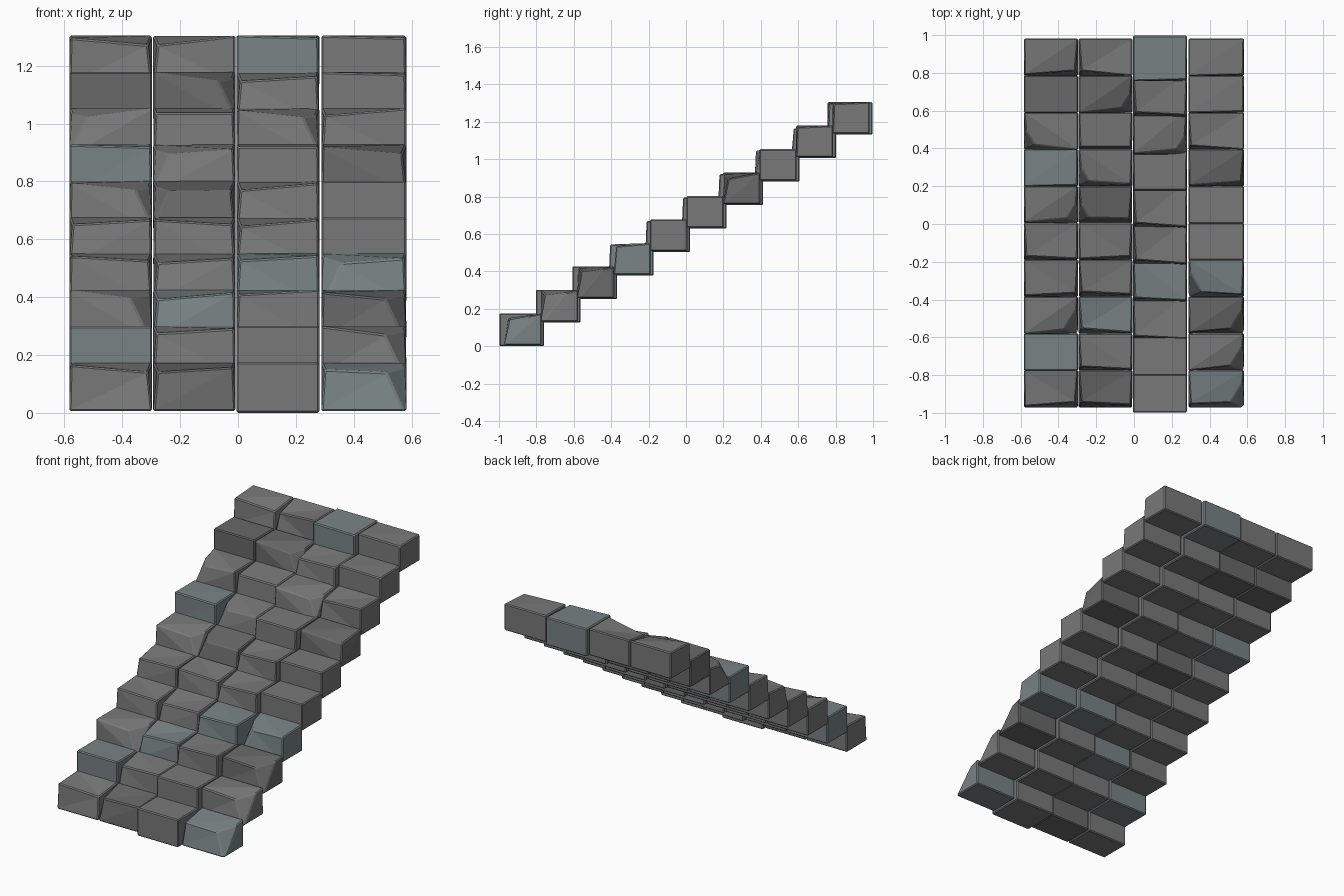
import bpy, bmesh
from mathutils import Vector

if "Cube" in bpy.data.objects:
    bpy.data.objects.remove(bpy.data.objects["Cube"])

PITCH_Y, PITCH_Z = 0.195, 0.1256
COLUMNS = [(-0.583, -0.297), (-0.293, -0.009), (-0.006, 0.281), (0.288, 0.582)]

# wear of the top front corners per step (bottom step first): left,right for each
# of the four stones, in hundredths of a unit; 5 or more also chips the corner
WEAR = ["14 42 00 36", "00 31 00 06", "06 41 20 16", "13 42 31 62", "31 13 41 00",
        "15 54 41 00", "01 52 11 14", "50 22 15 30", "00 05 42 01", "14 40 01 01"]
# stone colour per step: m = mid, d = dark, b = bluish
TINT = ["mdmb", "bmmm", "mbmd", "mmbb", "mmmm", "mdmm", "bmmd", "mmmm", "ddmm", "mmbm"]


def material(name, rgb):
    m = bpy.data.materials.new(name)
    m.diffuse_color = (*rgb, 1)
    m.use_nodes = True
    m.node_tree.nodes["Principled BSDF"].inputs["Base Color"].default_value = m.diffuse_color
    return m


MATS = {"m": material("mid_stone", (0.19, 0.19, 0.19)),
        "d": material("dark_stone", (0.14, 0.14, 0.14)),
        "b": material("bluish_stone", (0.19, 0.225, 0.23))}


def chip(bm, point, normal):
    # slice a corner off and close the cut
    geom = bm.verts[:] + bm.edges[:] + bm.faces[:]
    cut = bmesh.ops.bisect_plane(bm, geom=geom, plane_co=point,
                                 plane_no=normal, clear_outer=True)
    edges = [e for e in cut["geom_cut"] if isinstance(e, bmesh.types.BMEdge)]
    bmesh.ops.contextual_create(bm, geom=edges)


def stone(row, col):
    x0, x1 = COLUMNS[col]
    deep = col == 2                       # third column is slightly larger
    y0, y1 = (-0.998, -0.758) if deep else (-0.972, -0.773)
    z0, z1 = (0.0, 0.175) if deep else (0.006, 0.174)
    y0, y1 = y0 + row * PITCH_Y, y1 + row * PITCH_Y
    z0, z1 = z0 + row * PITCH_Z, z1 + row * PITCH_Z
    lo, hi = Vector((x0, y0, z0)), Vector((x1, y1, z1))

    bm = bmesh.new()
    bmesh.ops.create_cube(bm, size=1)
    for v in bm.verts:
        v.co = (lo + hi) / 2 + v.co * (hi - lo)
    wear = [int(c) / 100 for c in WEAR[row].split()[col]]
    # pull worn top front corners inward, back and down
    corners = [v for v in bm.verts if v.co.y < y0 + 0.01 and v.co.z > z1 - 0.01]
    for v in corners:
        side = 0 if v.co.x < (x0 + x1) / 2 else 1
        w = min(wear[side], 0.045)
        v.co += Vector((w * (0.35 if side == 0 else -0.35), w * 0.7, -w * 0.8))
    for side, w in enumerate(wear):
        if w >= 0.05:
            sx = 1 if side else -1
            p = Vector((x1 if side else x0, y0, z1))
            n = Vector((sx, -0.7, 0.6)).normalized()
            chip(bm, p - n * (w + 0.02), n)
    # split warped quads into flat facets, then soften the real edges
    bmesh.ops.connect_verts_nonplanar(bm, angle_limit=0.05, faces=bm.faces[:])
    bmesh.ops.recalc_face_normals(bm, faces=bm.faces[:])
    edges = [e for e in bm.edges if e.is_manifold and e.calc_face_angle() > 0.6]
    bmesh.ops.bevel(bm, geom=edges, offset=0.006, offset_type='OFFSET', segments=1,
                    profile=0.5, affect='EDGES', clamp_overlap=True)

    name = f"step_{row + 1}_stone_{col + 1}"
    me = bpy.data.meshes.new(name)
    bm.to_mesh(me)
    bm.free()
    me.materials.append(MATS[TINT[row][col]])
    bpy.context.collection.objects.link(bpy.data.objects.new(name, me))


for r in range(10):
    for c in range(4):
        stone(r, c)
